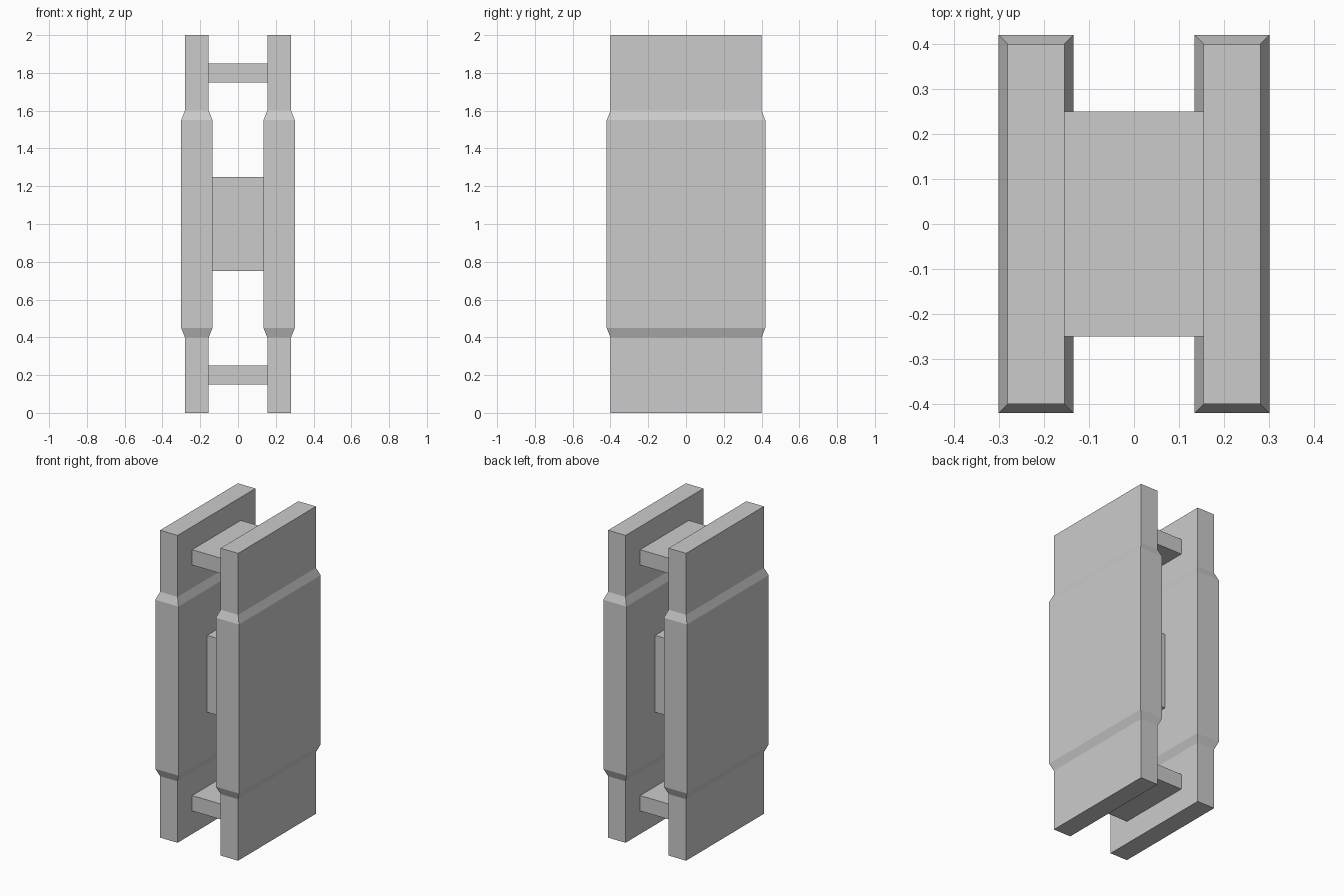
import bpy
import bmesh

if "Cube" in bpy.data.objects:
    bpy.data.objects.remove(bpy.data.objects["Cube"])


def finish(name, bm):
    bmesh.ops.recalc_face_normals(bm, faces=bm.faces)
    mesh = bpy.data.meshes.new(name)
    bm.to_mesh(mesh)
    bm.free()
    obj = bpy.data.objects.new(name, mesh)
    bpy.context.collection.objects.link(obj)
    return obj


def stacked_plate(name, cx, half_x, half_y, levels):
    """Rectangular plate skinned through (z, outward offset) levels."""
    bm = bmesh.new()
    rings = []
    for z, off in levels:
        hx, hy = half_x + off, half_y + off
        rings.append([bm.verts.new((cx + sx * hx, sy * hy, z))
                      for sx, sy in ((-1, -1), (1, -1), (1, 1), (-1, 1))])
    for low, high in zip(rings, rings[1:]):
        for i in range(4):
            j = (i + 1) % 4
            bm.faces.new((low[i], low[j], high[j], high[i]))
    bm.faces.new(rings[0][::-1])
    bm.faces.new(rings[-1])
    return finish(name, bm)


def box(name, size, z):
    bm = bmesh.new()
    bmesh.ops.create_cube(bm, size=1)
    bmesh.ops.scale(bm, vec=size, verts=bm.verts)
    bmesh.ops.translate(bm, vec=(0, 0, z), verts=bm.verts)
    return finish(name, bm)


# Side plates with a thickened, chamfered middle band
LEVELS = [(0, 0), (0.4, 0), (0.45, 0.02), (1.55, 0.02), (1.6, 0), (2, 0)]
for side, s in (("left", -1), ("right", 1)):
    stacked_plate(side + "_plate", s * 0.218, 0.063, 0.40, LEVELS)

# Cross bars and central block joining the plates
box("lower_crossbar", (0.31, 0.5, 0.1), 0.2)
box("upper_crossbar", (0.31, 0.5, 0.1), 1.8)
box("center_block", (0.27, 0.25, 0.5), 1.0)
